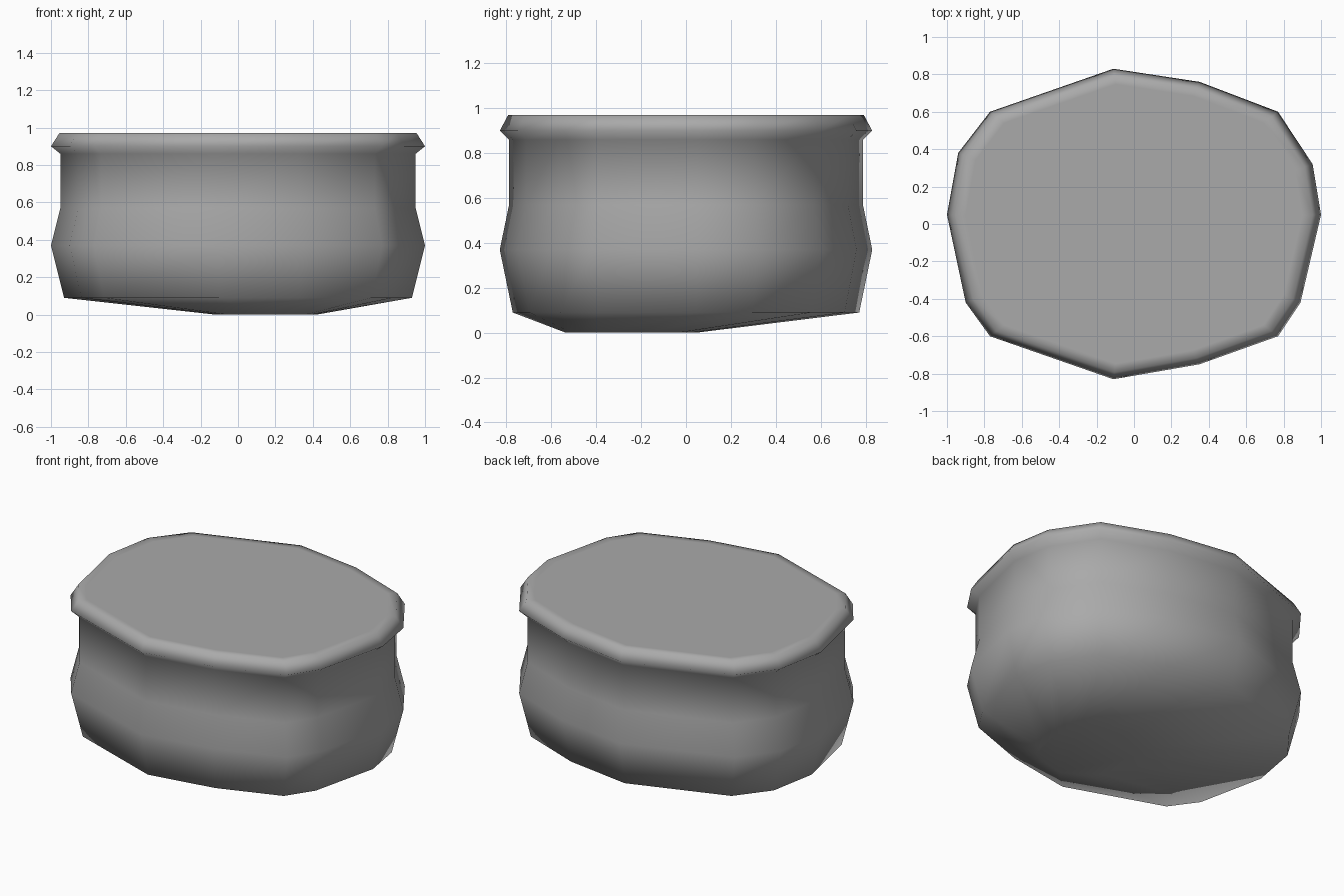
import bpy
import bmesh

default = bpy.data.objects.get("Cube")
if default:
    bpy.data.objects.remove(default, do_unlink=True)

# Uneven oval outline, counter-clockwise at full width
OUTLINE = [(1.0, 0.05), (0.955, 0.32), (0.77, 0.60), (0.35, 0.76), (-0.11, 0.83),
           (-0.77, 0.60), (-0.94, 0.38), (-1.0, 0.05), (-0.90, -0.42), (-0.77, -0.60),
           (-0.11, -0.83), (0.35, -0.75), (0.77, -0.60), (0.89, -0.42)]

# Wall profile from bottom to top: height, x scale, y scale, x shift, y shift
PROFILE = [(0.0, 0.27, 0.35, 0.15, -0.245),   # resting patch
           (0.09, 0.93, 0.93, 0, 0),          # lower edge
           (0.37, 1.0, 1.0, 0, 0),            # belly
           (0.57, 0.95, 0.95, 0, 0),          # waist
           (0.86, 0.95, 0.95, 0, 0),          # under the rim
           (0.90, 1.0, 1.0, 0, 0),            # rim
           (0.97, 0.955, 0.955, 0, 0),        # top edge
           (0.97, 0.90, 0.90, 0, 0)]          # flat top


def material(name, color):
    mat = bpy.data.materials.new(name)
    mat.use_nodes = True
    mat.diffuse_color = color
    bsdf = mat.node_tree.nodes["Principled BSDF"]
    bsdf.inputs["Base Color"].default_value = color
    return mat


def loft(name, outline, profile, mat):
    """Stack scaled copies of the outline, bridge them and cap both ends."""
    bm = bmesh.new()
    rings = [[bm.verts.new((x * sx + dx, y * sy + dy, z)) for x, y in outline]
             for z, sx, sy, dx, dy in profile]
    count = len(outline)
    for low, high in zip(rings, rings[1:]):
        for i in range(count):
            j = (i + 1) % count
            bm.faces.new((low[i], low[j], high[j], high[i]))
    bm.faces.new(list(reversed(rings[0])))
    bm.faces.new(rings[-1])
    bmesh.ops.recalc_face_normals(bm, faces=bm.faces)
    for face in bm.faces:
        face.smooth = True
    mesh = bpy.data.meshes.new(name)
    bm.to_mesh(mesh)
    bm.free()
    mesh.materials.append(mat)
    obj = bpy.data.objects.new(name, mesh)
    bpy.context.collection.objects.link(obj)
    return obj


# Single solid body with a flared rim
grey = material("plain grey", (0.4, 0.4, 0.4, 1))
loft("rimmed_body", OUTLINE, PROFILE, grey)
